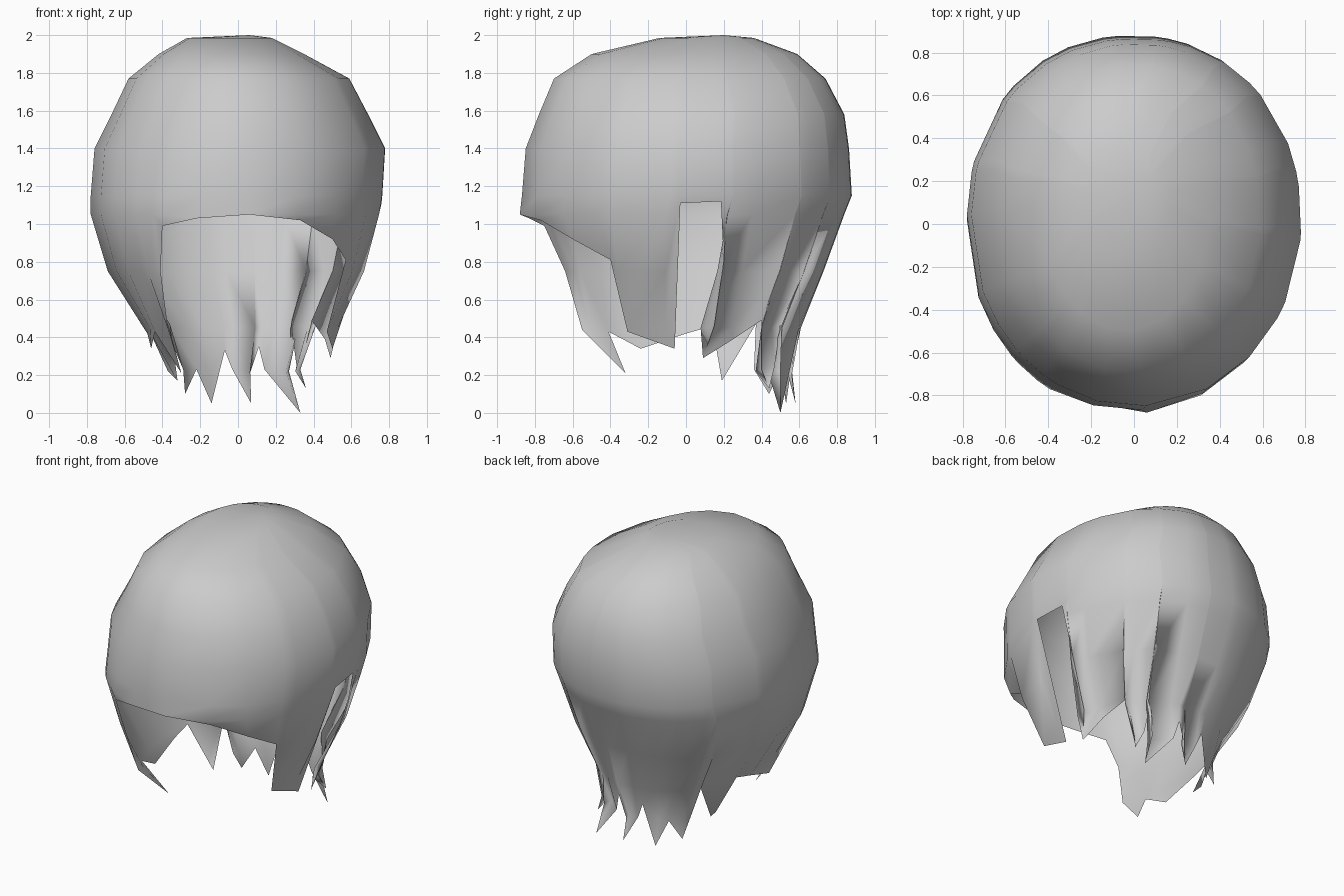
import bpy, bmesh, math
from mathutils import Vector

if "Cube" in bpy.data.objects:
    bpy.data.objects.remove(bpy.data.objects["Cube"])

# Cross-sections of the shell: z, x min, x max, y min, y max
RINGS = [(1.985, -.27, .18, -.14, .36), (1.90, -.42, .35, -.50, .59),
         (1.77, -.58, .59, -.70, .74), (1.58, -.67, .69, -.78, .84),
         (1.40, -.76, .78, -.85, .865), (1.15, -.78, .765, -.87, .88),
         (1.05, -.78, .75, -.88, .84), (.75, -.69, .67, -.80, .73),
         (.45, -.50, .53, -.72, .61), (.22, -.39, .39, -.48, .54),
         (.0, -.34, .34, -.45, .53)]

# Lower edge, running front > left > back > right
EDGE = [(-.22, -.83, 1.03), (-.40, -.75, .99), (-.41, -.64, .75), (-.37, -.55, .44),
        (-.30, -.32, .21), (-.44, -.41, .43), (-.46, -.24, .34), (-.48, 0, .42),
        (-.48, .14, .46), (-.32, .19, .17), (-.36, .37, .47), (-.29, .36, .23),
        (-.28, .44, .10), (-.22, .50, .23), (-.14, .53, .05), (-.07, .57, .33),
        (-.03, .56, .23), (.07, .58, .05), (.06, .56, .20), (.11, .57, .35),
        (.14, .55, .23), (.33, .50, 0), (.27, .50, .22), (.28, .50, .47),
        (.31, .47, .25), (.36, .44, .13), (.33, .40, .23), (.39, .40, .49),
        (.46, .25, .39), (.49, .09, .29), (.53, .15, .46), (.67, .20, .80),
        (.74, .185, 1.12), (.76, -.03, 1.11), (.50, -.06, .34), (.47, -.31, .43),
        (.57, -.40, .81), (.50, -.60, .92), (.33, -.77, 1.02), (.06, -.88, 1.05)]


def section(z):
    """Centre and half sizes of the shell at height z."""
    for hi, lo in zip(RINGS, RINGS[1:]):
        if z >= lo[0]:
            t = min(1, (z - lo[0]) / (hi[0] - lo[0]))
            a, b, c, d = (l + (h - l) * t for h, l in zip(hi[1:], lo[1:]))
            return (a + b) / 2, (c + d) / 2, (b - a) / 2, (d - c) / 2


def angle(p):
    cx, cy, a, b = section(p[2])
    return math.atan2(-(p[0] - cx) / a, -(p[1] - cy) / b) % math.tau


def on_shell(phi, z):
    cx, cy, a, b = section(z)
    s, c = math.sin(phi), math.cos(phi)
    e = 2.02 if c > 0 else 2.15            # the back is a little squarer
    r = (abs(s) ** e + abs(c) ** e) ** (-1 / e)
    return Vector((cx - a * r * s, cy - b * r * c, z))


# Column angles on the dome, evened out so that they always increase;
# lower down each column swings over to its own point on the edge
raw = [angle(p) for p in EDGE]
n = len(raw)
cols = [min(raw[i:]) + .002 * (i - n / 2) for i in range(n)]


def column_point(i, z):
    t = max(0, (1.2 - z) / (1.2 - EDGE[i][2])) if EDGE[i][2] < 1 else 0
    return on_shell(cols[i] + (raw[i] - cols[i]) * t ** 3, z)


bm = bmesh.new()
crown = bm.verts.new((.06, .2, 2.0))
columns = []
for i, p in enumerate(EDGE):
    tip = bm.verts.new(p)
    columns.append([bm.verts.new(column_point(i, r[0])) if r[0] > p[2] + .02 else tip
                    for r in RINGS])

# Skin neighbouring columns; a column that ends early becomes a fan
for i in range(n):
    left, right = columns[i], columns[(i + 1) % n]
    bm.faces.new((crown, left[0], right[0]))
    for k in range(len(RINGS) - 1):
        loop = list(dict.fromkeys((left[k], left[k + 1], right[k + 1], right[k])))
        if len(loop) > 2:
            bm.faces.new(loop)
bmesh.ops.recalc_face_normals(bm, faces=bm.faces)
bm.normal_update()
if crown.link_faces[0].normal.z < 0:
    bmesh.ops.reverse_faces(bm, faces=bm.faces)

mesh = bpy.data.meshes.new("hair")
bm.to_mesh(mesh)
bm.free()
mesh.shade_smooth()
hair = bpy.data.objects.new("hair", mesh)
bpy.context.collection.objects.link(hair)

grey = bpy.data.materials.new("light grey")
grey.diffuse_color = (.6, .6, .6, 1)
grey.use_nodes = True
grey.node_tree.nodes["Principled BSDF"].inputs["Base Color"].default_value = grey.diffuse_color
mesh.materials.append(grey)
